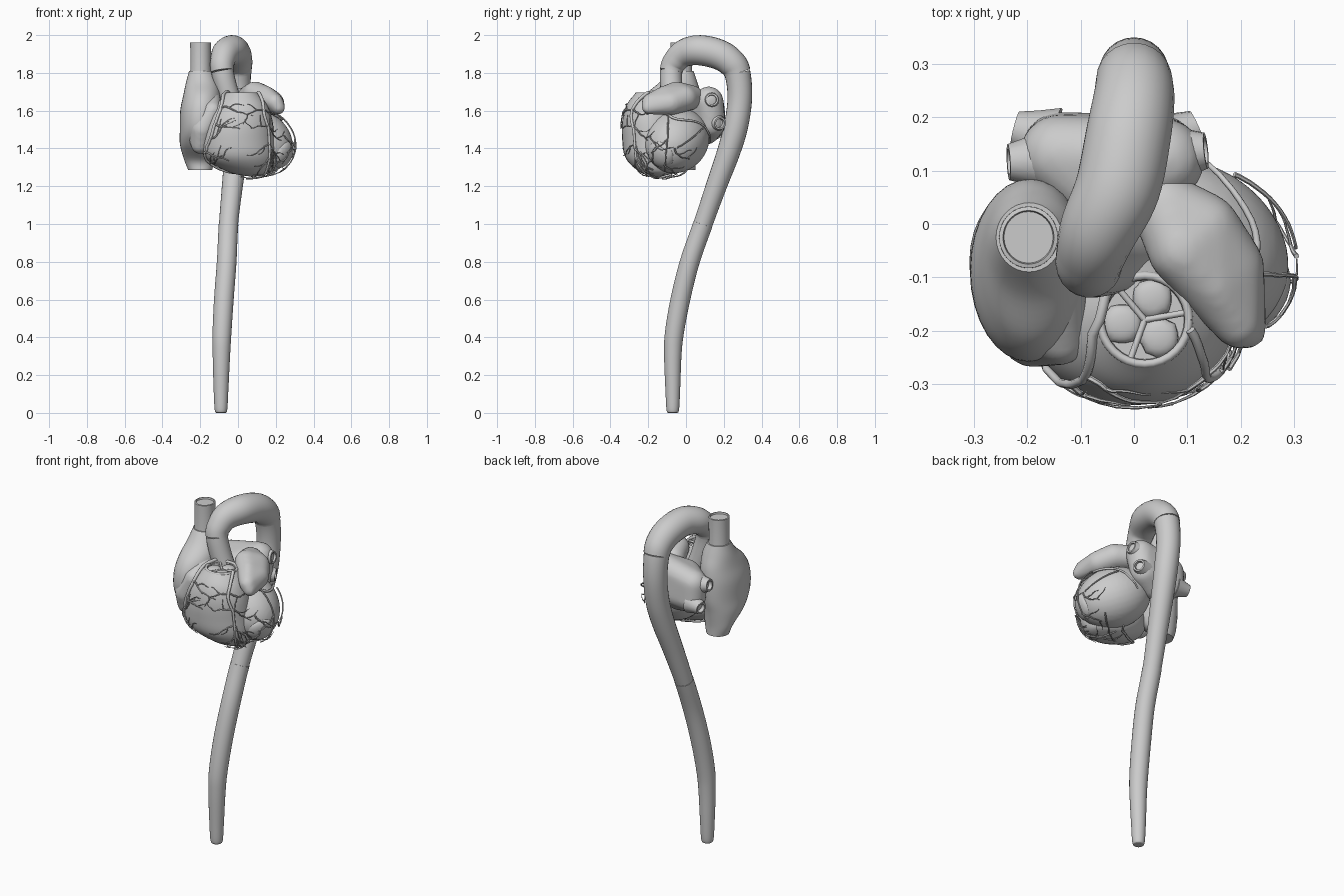
import bpy, bmesh, random
from math import sin, cos, pi, radians
from mathutils import Vector, Matrix
from mathutils.bvhtree import BVHTree

if "Cube" in bpy.data.objects:
    bpy.data.objects.remove(bpy.data.objects["Cube"])

random.seed(7)


def spline(pts, n=6):
    """Catmull-Rom sampling of equal-length tuples."""
    out = []
    for i in range(len(pts) - 1):
        a, b, c, d = (pts[max(i - 1, 0)], pts[i], pts[i + 1], pts[min(i + 2, len(pts) - 1)])
        for k in range(n):
            t = k / n
            out.append(tuple(0.5 * (2 * q + (r - p) * t + (2 * p - 5 * q + 4 * r - s) * t * t
                                    + (3 * q - p - 3 * r + s) * t ** 3)
                             for p, q, r, s in zip(a, b, c, d)))
    return out + [tuple(pts[-1])]


def finish(ob, angle=40):
    """Bake modifiers / curve to mesh and shade."""
    bpy.ops.object.select_all(action='DESELECT')
    ob.select_set(True)
    bpy.context.view_layer.objects.active = ob
    bpy.ops.object.convert(target='MESH')
    bpy.ops.object.shade_smooth_by_angle(angle=radians(angle))
    return bpy.context.view_layer.objects.active


def add(name, data):
    ob = bpy.data.objects.new(name, data)
    bpy.context.collection.objects.link(ob)
    return ob


def mesh_object(name, bm):
    bmesh.ops.recalc_face_normals(bm, faces=bm.faces)
    me = bpy.data.meshes.new(name)
    bm.to_mesh(me)
    bm.free()
    return add(name, me)


def loft(name, secs, axis=(0, 0, 1), sides=32):
    """Skin elliptical sections (x, y, z, rx, ry) that share one axis."""
    q = Vector((0, 0, 1)).rotation_difference(Vector(axis))
    bm = bmesh.new()
    rings = []
    for x, y, z, rx, ry in secs:
        rings.append([bm.verts.new(Vector((x, y, z)) + q @ Vector(
            (rx * cos(2 * pi * i / sides), ry * sin(2 * pi * i / sides), 0))) for i in range(sides)])
    for a, b in zip(rings, rings[1:]):
        for i in range(sides):
            j = (i + 1) % sides
            bm.faces.new((a[i], a[j], b[j], b[i]))
    bm.faces.new(rings[0])
    bm.faces.new(rings[-1])
    return finish(mesh_object(name, bm))


def tubes(name, paths, res=6):
    """Round tubes along lists of (x, y, z, radius)."""
    cu = bpy.data.curves.new(name, 'CURVE')
    cu.dimensions = '3D'
    cu.bevel_depth = 1
    cu.bevel_resolution = res
    cu.use_fill_caps = True
    for path in paths:
        sp = cu.splines.new('POLY')
        sp.points.add(len(path) - 1)
        for p, v in zip(sp.points, path):
            p.co = (v[0], v[1], v[2], 1)
            p.radius = v[3]
    return finish(add(name, cu))


def blob(name, parts, smooth=6, hull=False):
    """Fuse ellipsoids (centre, radii, axis) into one soft body, or wrap them in a hull."""
    bm = bmesh.new()
    for c, r, axis in parts:
        q = Vector((0, 0, 1)).rotation_difference(Vector(axis).normalized())
        bmesh.ops.create_uvsphere(bm, u_segments=32, v_segments=20, radius=1,
                                  matrix=Matrix.LocRotScale(Vector(c), q, Vector(r)))
    if hull:
        bmesh.ops.delete(bm, geom=bm.faces[:], context='FACES_ONLY')
        res = bmesh.ops.convex_hull(bm, input=bm.verts[:])
        bmesh.ops.delete(bm, geom=[v for v in bm.verts if not v.link_faces], context='VERTS')
    ob = mesh_object(name, bm)
    m = ob.modifiers.new('fuse', 'REMESH')
    m.mode = 'VOXEL'
    m.voxel_size = 0.011
    s = ob.modifiers.new('soften', 'SMOOTH')
    s.iterations = smooth
    return finish(ob, 60)


def balls(rows):
    return [((x, y, z), (r, r, r), (0, 0, 1)) for x, y, z, r in rows]


# aorta: one path cut into four slightly stepped segments
aorta = spline([
    (0, -.06, 1.55, .058), (-.05, -.075, 1.68, .06), (-.083, -.078, 1.81, .061),
    (-.08, -.052, 1.868, .066), (-.064, -.005, 1.906, .074), (-.03, .07, 1.92, .08),
    (-.01, .17, 1.899, .08), (0, .238, 1.856, .076), (0, .272, 1.80, .071),
    (0, .285, 1.67, .067), (0, .265, 1.52, .066), (-.01, .225, 1.38, .063),
    (-.03, .16, 1.2, .057), (-.05, .09, 1.0, .052), (-.06, .02, .8, .052),
    (-.075, -.03, .6, .052), (-.085, -.062, .42, .05), (-.088, -.07, .3, .046),
    (-.09, -.07, .12, .039), (-.09, -.07, .015, .033), (-.09, -.07, 0, .022)])
for name, a, b, k in (('ascending_aorta', 0, 2, .97), ('aortic_arch', 2, 8, 1),
                      ('thoracic_aorta', 8, 13, .97), ('abdominal_aorta', 13, 20, 1)):
    tubes(name, [[(x, y, z, r * k) for x, y, z, r in aorta[a * 6:b * 6 + 1]]], 10)

# right atrium with lower vein stump and front appendage
loft('right_atrium', spline([
    (-.2, -.01, 1.285, .063, .06), (-.205, -.015, 1.34, .08, .068), (-.207, -.06, 1.42, .1, .125),
    (-.2, -.085, 1.5, .108, .165), (-.195, -.085, 1.6, .111, .17), (-.19, -.07, 1.68, .1, .15),
    (-.19, -.04, 1.75, .085, .1), (-.197, -.025, 1.81, .062, .065)]))
blob('right_appendage', balls([
    (-.21, -.13, 1.58, .085), (-.135, -.215, 1.6, .05), (-.14, -.12, 1.66, .05),
    (-.19, -.21, 1.5, .06), (-.2, -.19, 1.42, .05)]), 8, True)

# upper vein with recessed end
loft('upper_vein', [(-.198, -.025, z, r, r * 1.05) for z, r in
                    ((1.77, .06), (1.82, .054), (1.96, .055), (1.962, .048), (1.952, .046))])

# ventricles
rv = loft('right_ventricle', spline([
    (.08, -.15, 1.252, .02, .02), (.06, -.155, 1.275, .11, .09), (.01, -.175, 1.35, .185, .145),
    (-.0, -.18, 1.45, .192, .158), (.01, -.19, 1.55, .172, .147), (.02, -.19, 1.63, .135, .125),
    (.02, -.18, 1.69, .088, .09)]) + [(.02, -.18, 1.69, .078, .078), (.02, -.18, 1.665, .074, .074)])
lv = blob('left_ventricle', [((.1, -.05, 1.44), (.165, .165, .205), (.78, -.46, -.41))], 3)
blob('heart_apex', [((.235, -.13, 1.37), (.08, .08, .045), (.78, -.46, -.41))])

# outlet valve: rim, three cusps and dividing ridges
cx, cy, cz = .02, -.18, 1.688
rim = [(cx + .083 * cos(i * pi / 16), cy + .083 * sin(i * pi / 16), cz, .008) for i in range(33)]
ridges = []
for i in range(3):
    a = radians(130 + 120 * i)
    b = a + radians(60)
    ridges.append([(cx + t * cos(a), cy + t * sin(a), cz - .012 + t * .1, .006) for t in (0, .04, .08)])
    blob('valve_cusp', [((cx + .043 * cos(b), cy + .043 * sin(b), cz - .018), (.041, .041, .018), (0, 0, 1))], 2)
tubes('valve_rim', [rim] + ridges, 3)

# left atrium: boxy body with four vein stumps with open ends
blob('left_atrium', balls([
    (-.14, .13, 1.61, .075), (-.14, .14, 1.52, .07), (.055, .12, 1.65, .078),
    (.045, .135, 1.53, .072), (-.04, .06, 1.6, .09), (-.03, .11, 1.48, .06)]), 8, True)
for name, p, d in (('upper_left_vein', (.06, .13, 1.65), (1, .1, .12)),
                   ('lower_left_vein', (.05, .15, 1.54), (1, .45, -.1)),
                   ('upper_right_vein', (-.16, .12, 1.61), (-1, -.05, .1)),
                   ('lower_right_vein', (-.15, .16, 1.51), (-1, .25, -.1))):
    d = Vector(d).normalized()
    loft(name, [(*(Vector(p) + d * t), r, r) for t, r in
                ((0, .06), (.04, .045), (.076, .034), (.076, .025), (.055, .023))], d, 16)

# left appendage folding forward over the left ventricle
blob('left_appendage', balls([
    (.06, .03, 1.67, .065), (.13, -.01, 1.665, .07), (.09, -.05, 1.69, .065),
    (.18, -.08, 1.64, .065), (.15, -.12, 1.685, .045), (.195, -.19, 1.645, .045),
    (.215, -.2, 1.615, .035)]), 10, True)

# coronary vessels laid on the ventricle surfaces
verts, polys = [], []
for ob in (rv, lv):
    base = len(verts)
    verts += [v.co.copy() for v in ob.data.vertices]
    polys += [[base + i for i in p.vertices] for p in ob.data.polygons]
surface = BVHTree.FromPolygons(verts, polys)


def on_surface(p, off):
    loc, n, _, _ = surface.find_nearest(p)
    return loc + n * off, n


def main_vessel(hints, r0, r1, off):
    pts = spline(hints, 7)
    return [(*on_surface(Vector(p), off)[0], r0 + (r1 - r0) * i / len(pts)) for i, p in enumerate(pts)]


def grow(paths, p, d, steps, r, off, depth):
    """Wandering branch with forks."""
    path = [(*p, r)]
    for i in range(steps):
        d = (d + Vector([random.uniform(-.45, .45) for _ in range(3)])).normalized()
        p, n = on_surface(p + d * .016, off)
        d = (d - n * d.dot(n)).normalized()
        path.append((*p, r * (1 - .6 * (i + 1) / steps)))
        if depth and i % 4 == 2:
            side = n.cross(d) * random.choice((-1, 1))
            grow(paths, p, (d + side).normalized(), steps // 2 + 1, r * .65, off, depth - 1)
    paths.append(path)


right_main = main_vessel([(-.05, -.12, 1.7), (-.09, -.27, 1.65), (-.14, -.33, 1.54), (-.21, -.33, 1.42),
                          (-.22, -.25, 1.33), (-.1, -.12, 1.24), (.03, -.02, 1.22)], .010, .005, .007)
front_main = main_vessel([(.11, -.2, 1.7), (.17, -.32, 1.6), (.2, -.3, 1.46), (.2, -.3, 1.33),
                          (.14, -.2, 1.22), (.06, -.06, 1.22)], .009, .004, .008)
side_main = main_vessel([(.13, -.18, 1.66), (.27, -.05, 1.6), (.2, .12, 1.56), (.08, .17, 1.42)],
                        .008, .004, .008)
tubes('main_coronary_vessels', [right_main, front_main, side_main], 3)

twigs = []
for i, d in ((9, (1, 0, .1)), (14, (1, 0, -.2)), (19, (1, 0, .1)), (25, (1, 0, -.1)), (31, (1, 0, .3))):
    grow(twigs, Vector(right_main[i][:3]), Vector(d), 10, .006, .006, 1)
for i in (6, 11, 16, 21):
    grow(twigs, Vector(front_main[i][:3]), Vector((-1, 0, -.3)), 7, .005, .008, 1)
    grow(twigs, Vector(front_main[i][:3]), Vector((.7, .5, -.7)), 9, .005, .01, 1)
for i in (24, 29):
    grow(twigs, Vector(front_main[i][:3]), Vector((-.5, .8, 0)), 8, .005, .01, 1)
tubes('coronary_branches', twigs, 1)

# outer veins standing slightly off the left ventricle
loose = [main_vessel(h, .005, .003, .018) for h in (
    [(.2, -.1, 1.63), (.31, -.1, 1.52), (.34, -.11, 1.38), (.24, -.12, 1.24)],
    [(.2, .11, 1.52), (.27, .04, 1.46), (.33, -.04, 1.4)],
    [(.22, .02, 1.26), (.14, -.05, 1.22), (.04, -.12, 1.2)])]
for p, d in (((.31, -.1, 1.45), (0, -.6, -.6)), ((.31, -.06, 1.4), (-.2, .5, -.8)),
             ((.26, -.18, 1.35), (-.3, -.3, -1)), ((.28, -.12, 1.3), (-.6, .3, -.4)),
             ((.27, -.22, 1.48), (0, .3, -1)), ((.22, -.3, 1.4), (.2, .5, -.6))):
    grow(loose, on_surface(Vector(p), .017)[0], Vector(d), 8, .005, .017, 1)
tubes('outer_heart_veins', loose, 1)
